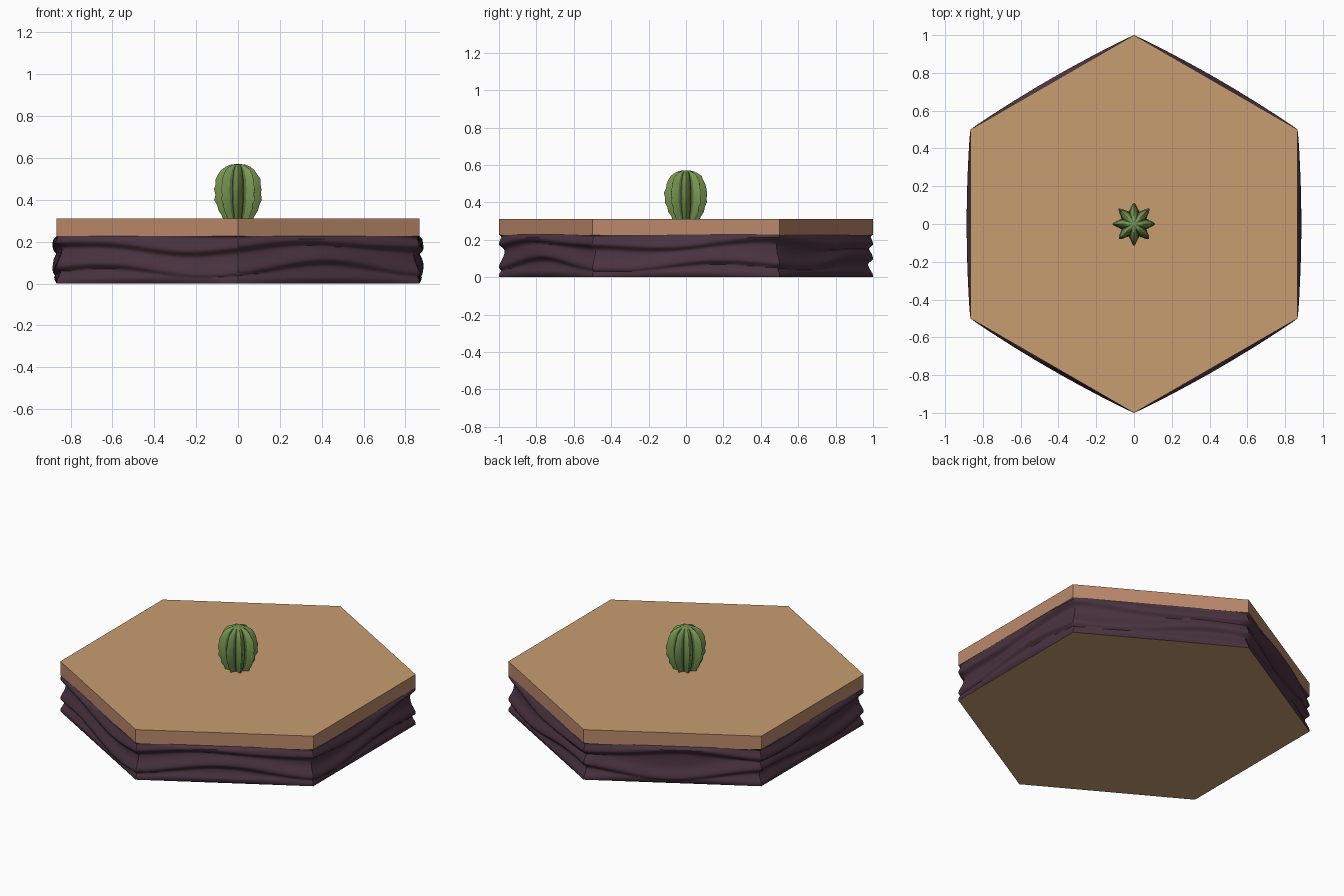
import bpy, bmesh, math, random

if "Cube" in bpy.data.objects:
    bpy.data.objects.remove(bpy.data.objects["Cube"])

random.seed(4)


def material(name, rgb):
    m = bpy.data.materials.new(name)
    m.diffuse_color = (*rgb, 1)
    m.use_nodes = True
    m.node_tree.nodes["Principled BSDF"].inputs["Base Color"].default_value = m.diffuse_color
    return m


SAND = material("sand", (0.58, 0.34, 0.165))
CLAY = material("sand edge", (0.50, 0.25, 0.145))
ROCK = material("dark purple rock", (0.068, 0.033, 0.052))
GREEN = material("cactus green", (0.19, 0.31, 0.085))
SHADE = material("cactus groove green", (0.095, 0.16, 0.05))


def loft(name, rings, mats, bottom=True, top=True, face_mat=None):
    """Skin closed rings of points from bottom to top, with optional caps."""
    bm = bmesh.new()
    vs = [[bm.verts.new(p) for p in ring] for ring in rings]
    n = len(rings[0])
    for a, b in zip(vs, vs[1:]):
        for i in range(n):
            f = bm.faces.new((a[i], a[(i + 1) % n], b[(i + 1) % n], b[i]))
            f.material_index = face_mat(i) if face_mat else 0
    if bottom:
        bm.faces.new(vs[0][::-1]).material_index = len(mats) - 1
    if top:
        bm.faces.new(vs[-1]).material_index = len(mats) - 1
    me = bpy.data.meshes.new(name)
    bm.to_mesh(me)
    bm.free()
    for m in mats:
        me.materials.append(m)
    ob = bpy.data.objects.new(name, me)
    bpy.context.collection.objects.link(ob)
    return ob


def smooth(ob, angle):
    bpy.ops.object.select_all(action='DESELECT')
    ob.select_set(True)
    bpy.context.view_layer.objects.active = ob
    bpy.ops.object.shade_smooth_by_angle(angle=math.radians(angle))


# Hexagon outline, corners on the y axis
C = [(math.cos(math.radians(60 * k - 90)), math.sin(math.radians(60 * k - 90)))
     for k in range(6)]

# Sand slab: clay-toned sides, sandy top
loft("sand_slab", [[(x, y, z) for x, y in C] for z in (0.226, 0.31)],
     [CLAY, SAND], bottom=True)

# Rock layer: wavy strata bulging mid-edge and worn back at the corners
SEG, ROWS, H = 20, 30, 0.228


def strata(z, a):
    """Ledges with a sharp underside and a long slope above, 0..1."""
    ledges = (0.0,
              0.075 + 0.03 * math.sin(5 * a - 0.9) + 0.012 * math.sin(3 * a),
              0.185 + 0.022 * math.sin(4 * a - 0.4) + 0.008 * math.sin(7 * a))
    best = 0
    for b in ledges:
        w = 0.05 if z > b else 0.02
        best = max(best, math.exp(-((z - b) / w) ** 2))
    return best


rings = []
for r in range(ROWS + 1):
    z = H * r / ROWS
    ring = []
    for k in range(6):
        (x0, y0), (x1, y1) = C[k], C[(k + 1) % 6]
        for j in range(SEG):
            s = j / SEG
            x, y = x0 + (x1 - x0) * s, y0 + (y1 - y0) * s
            mid = math.sin(math.pi * s) ** 0.7
            a = math.atan2(y, x) + math.pi / 2
            f = strata(z, a)
            off = -0.032 * (1 - mid) * (1 - f) + mid * (0.026 * f - 0.006)
            # bottom and top rims return to the plain hexagon
            off *= min(1, z / 0.03, (H - z) / 0.012)
            d = math.hypot(x, y)
            ring.append((x * (1 + off / d), y * (1 + off / d), z))
    rings.append(ring)
rock = loft("rock_layer", rings, [ROCK, SAND], top=False)
smooth(rock, 40)

# Cactus: eight bumpy pointed ribs with darker grooves
PROFILE = [(0.305, 0.072), (0.325, 0.08), (0.35, 0.095), (0.375, 0.101),
           (0.40, 0.112), (0.425, 0.111), (0.45, 0.116), (0.475, 0.109),
           (0.50, 0.106), (0.522, 0.094), (0.542, 0.082), (0.558, 0.060),
           (0.568, 0.036), (0.571, 0.012)]
RIB = [(0.0, 1.0), (0.12, 0.90), (0.33, 0.70), (0.5, 0.62), (0.67, 0.70), (0.88, 0.90)]
rings = []
for z, R in PROFILE:
    ring = []
    for k in range(8):
        bump = random.uniform(0.96, 1.02)
        for frac, f in RIB:
            a = (k + frac) * math.pi / 4
            rr = R * f * (bump if frac == 0 else 1)
            ring.append((rr * math.cos(a), rr * math.sin(a), z))
    rings.append(ring)
cactus = loft("cactus", rings, [GREEN, SHADE, GREEN],
              face_mat=lambda i: 1 if i % 6 in (2, 3) else 0)
smooth(cactus, 30)
